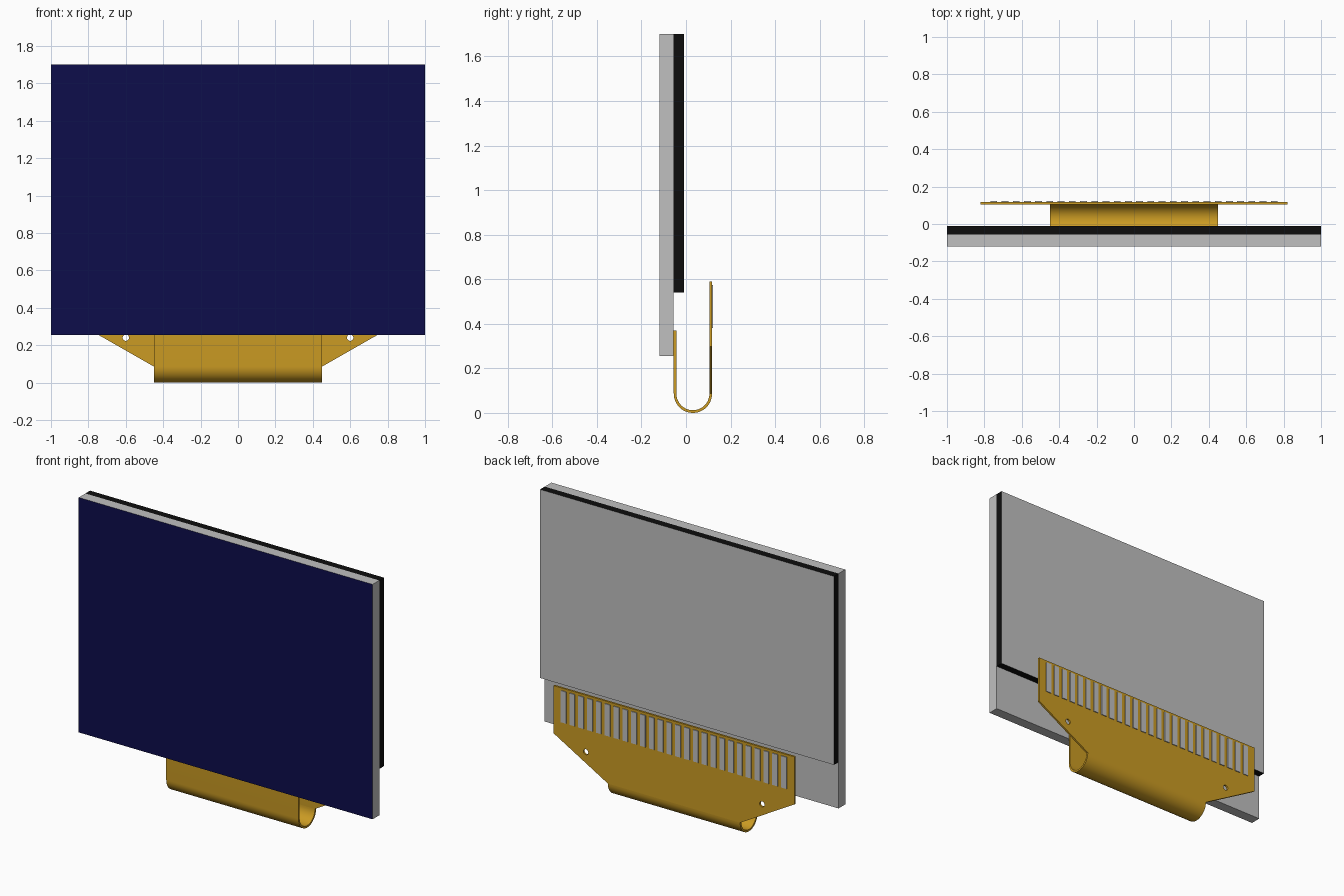
import bpy, bmesh, math

cube = bpy.data.objects.get("Cube")
if cube:
    bpy.data.objects.remove(cube, do_unlink=True)


def material(name, rgb):
    m = bpy.data.materials.new(name)
    m.use_nodes = True
    m.diffuse_color = (*rgb, 1)
    bsdf = next(n for n in m.node_tree.nodes if n.type == 'BSDF_PRINCIPLED')
    bsdf.inputs["Base Color"].default_value = (*rgb, 1)
    return m


NAVY = material("navy screen", (0.004, 0.004, 0.07))
GREY = material("light grey", (0.53, 0.53, 0.53))
BLACK = material("black edge", (0.004, 0.004, 0.004))
GOLD = material("amber film", (0.60, 0.33, 0.017))


def add_object(name, bm, *mats):
    bmesh.ops.recalc_face_normals(bm, faces=bm.faces)
    mesh = bpy.data.meshes.new(name)
    bm.to_mesh(mesh)
    bm.free()
    for m in mats:
        mesh.materials.append(m)
    obj = bpy.data.objects.new(name, mesh)
    bpy.context.collection.objects.link(obj)
    return obj


def add_box(bm, x0, x1, y0, y1, z0, z1):
    vs = bmesh.ops.create_cube(bm, size=1)["verts"]
    for v in vs:
        v.co.x = x1 if v.co.x > 0 else x0
        v.co.y = y1 if v.co.y > 0 else y0
        v.co.z = z1 if v.co.z > 0 else z0


def slab(name, y0, y1, z0, z1, body, accent, accent_dir):
    """Full-width slab whose front (-1) or back (+1) face has its own colour."""
    bm = bmesh.new()
    add_box(bm, -1, 1, y0, y1, z0, z1)
    bm.normal_update()
    for f in bm.faces:
        f.material_index = 1 if f.normal.y * accent_dir > 0.9 else 0
    return add_object(name, bm, body, accent)


# Glass layers
slab("front_glass", -0.12, -0.055, 0.255, 1.70, GREY, NAVY, -1)
slab("back_glass", -0.055, -0.01, 0.54, 1.70, BLACK, GREY, 1)

# Folded film: front leg and U bend, swept along x
T, R, CY, CZ, W = 0.012, 0.085, 0.03, 0.09, 0.45
R = CZ
CY = -0.055 + R - 0.003


def bend(r):
    arc = [math.pi + math.pi * i / 24 for i in range(25)]
    return [(CY - r, 0.37)] + [(CY + r * math.cos(a), CZ + r * math.sin(a)) for a in arc]


BACK = 0.117
R = (BACK + 0.055) / 2
CY, CZ = BACK - R, R
bm = bmesh.new()
profile = bend(R) + bend(R - T)[::-1]
face = bm.faces.new([bm.verts.new((-W, y, z)) for y, z in profile])
new = bmesh.ops.extrude_face_region(bm, geom=[face])["geom"]
bmesh.ops.translate(bm, vec=(2 * W, 0, 0),
                    verts=[g for g in new if isinstance(g, bmesh.types.BMVert)])
film = add_object("folded_film", bm, GOLD)
bpy.context.view_layer.objects.active = film
film.select_set(True)
bpy.ops.object.shade_smooth_by_angle(angle=math.radians(30))
film.select_set(False)

# Flared back plate with two locating holes, filled from a flat curve
half = [(W, CZ), (0.82, 0.297), (0.82, 0.59)]
outline = half + [(-x, z) for x, z in half[::-1]]
holes = [[(cx + 0.017 * math.cos(i * math.tau / 20), 0.24 + 0.017 * math.sin(i * math.tau / 20))
          for i in range(20)] for cx in (-0.6, 0.6)]
curve = bpy.data.curves.new("plate_outline", 'CURVE')
curve.dimensions, curve.fill_mode, curve.extrude = '2D', 'BOTH', T / 2
for loop in [outline] + holes:
    sp = curve.splines.new('POLY')
    sp.points.add(len(loop) - 1)
    for p, (x, z) in zip(sp.points, loop):
        p.co = (x, z, 0, 1)
    sp.use_cyclic_u = True
helper = bpy.data.objects.new("plate_outline", curve)
bm = bmesh.new()
flat = helper.to_mesh()
bm.from_mesh(flat)
helper.to_mesh_clear()
bpy.data.objects.remove(helper)
bmesh.ops.remove_doubles(bm, verts=bm.verts, dist=0.0001)
for v in bm.verts:
    x, z, d = v.co
    v.co = (x, BACK - T / 2 - d, z)
for f in bm.faces:
    f.smooth = False
add_object("back_plate", bm, GOLD)

# Row of raised contact strips
bm = bmesh.new()
COUNT, PITCH, PAD = 26, 0.06, 0.036
for i in range(COUNT):
    x = (i - (COUNT - 1) / 2) * PITCH
    add_box(bm, x - PAD / 2, x + PAD / 2, BACK - 0.002, 0.122, 0.38, 0.575)
add_object("contact_strips", bm, GREY)
